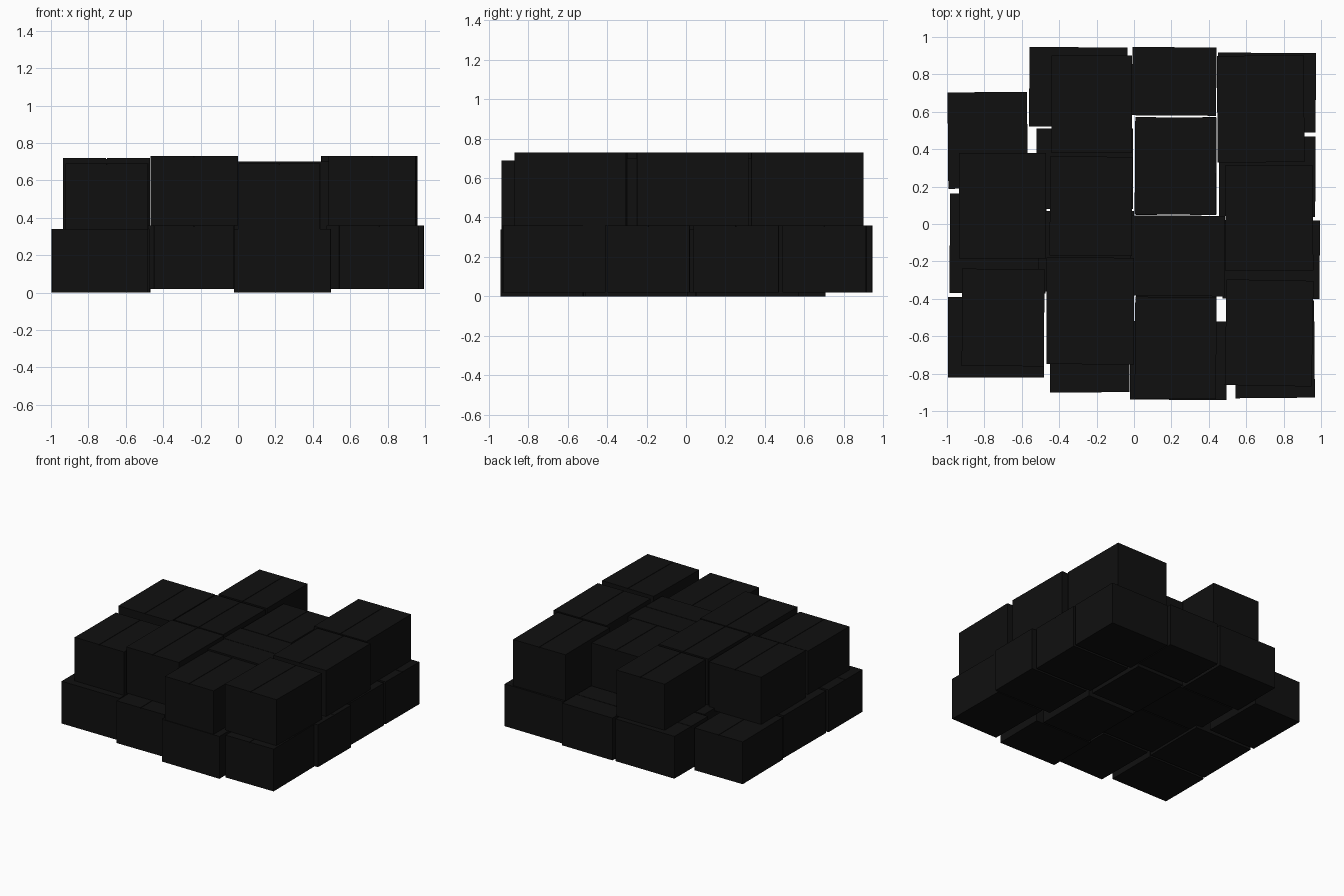
import bpy, bmesh, math

if "Cube" in bpy.data.objects:
    bpy.data.objects.remove(bpy.data.objects["Cube"])

black = bpy.data.materials.new("near_black")
black.diffuse_color = (0.005, 0.005, 0.005, 1)
black.use_nodes = True
black.node_tree.nodes["Principled BSDF"].inputs["Base Color"].default_value = black.diffuse_color


def carton(name, x0, x1, y0, y1, z0, z1, seam, turn=0.0):
    """Closed box with a narrow lid slit running along the 'seam' axis."""
    w, d, h = x1 - x0, y1 - y0, z1 - z0
    across, along = (w, d) if seam == "y" else (d, w)
    a, g, k = across / 2, 0.002, 0.006
    profile = [(-a, 0), (a, 0), (a, h), (g, h), (g, h - k),
               (-g, h - k), (-g, h), (-a, h)]
    bm = bmesh.new()
    face = bm.faces.new([bm.verts.new((u, -along / 2, v)) for u, v in profile])
    ext = bmesh.ops.extrude_face_region(bm, geom=[face])
    moved = [v for v in ext["geom"] if isinstance(v, bmesh.types.BMVert)]
    bmesh.ops.translate(bm, verts=moved, vec=(0, along, 0))
    bmesh.ops.recalc_face_normals(bm, faces=bm.faces)
    mesh = bpy.data.meshes.new(name)
    bm.to_mesh(mesh)
    bm.free()
    mesh.materials.append(black)
    ob = bpy.data.objects.new(name, mesh)
    bpy.context.collection.objects.link(ob)
    ob.location = ((x0 + x1) / 2, (y0 + y1) / 2, z0)
    ob.rotation_euler.z = math.radians(turn + (90 if seam == "x" else 0))


# Lower layer, column by column from left to right, front to back
lower = [
    (-.995, -.48, -.82, -.39, 0, .34, "x", 0),
    (-.985, -.47, -.37, .16, 0, .34, "y", -.5),
    (-.995, -.57, .19, .705, 0, .34, "y", .5),
    (-.45, -.025, -.90, -.38, .02, .36, "y", .4),
    (-.51, .0, -.36, .07, .02, .36, "x", 0),
    (-.52, -.005, .08, .51, .02, .36, "x", 0),
    (-.56, -.035, .52, .945, .02, .36, "x", -.3),
    (-.02, .495, -.94, -.52, 0, .34, "x", -.4),
    (.01, .44, -.51, .01, 0, .34, "y", 0),
    (.01, .44, .05, .57, 0, .34, "y", .3),
    (-.01, .44, .58, .945, .02, .36, "x", -.4),
    (.54, .965, -.93, -.41, .02, .36, "y", .5),
    (.475, .993, -.40, .02, .02, .36, "x", -.3),
    (.455, .97, .04, .47, .02, .36, "x", -.4),
    (.447, .972, .49, .915, .02, .36, "x", -.4),
]

# Upper layer, same order; the third column stops short of the back
upper = [
    (-.92, -.48, -.76, -.24, .34, .69, "y", -.3),
    (-.935, -.47, -.185, .38, .34, .72, "y", 0),
    (-.468, .0, -.75, -.18, .36, .73, "y", -.2),
    (-.45, -.01, -.17, .36, .36, .73, "y", -.3),
    (-.44, -.01, .38, .90, .36, .73, "y", 0),
    (.005, .44, -.935, -.39, .34, .69, "y", -.4),
    (-.02, .485, -.385, .045, .34, .70, "x", -.4),
    (.005, .44, .05, .57, .34, .70, "y", -.4),
    (.49, .955, -.865, -.30, .36, .73, "y", -1),
    (.488, .957, -.25, .315, .36, .73, "y", .4),
    (.445, .91, .33, .90, .36, .73, "y", .3),
]

for layer, rows in (("lower_box", lower), ("upper_box", upper)):
    for i, row in enumerate(rows, 1):
        carton(f"{layer}_{i:02d}", *row)
